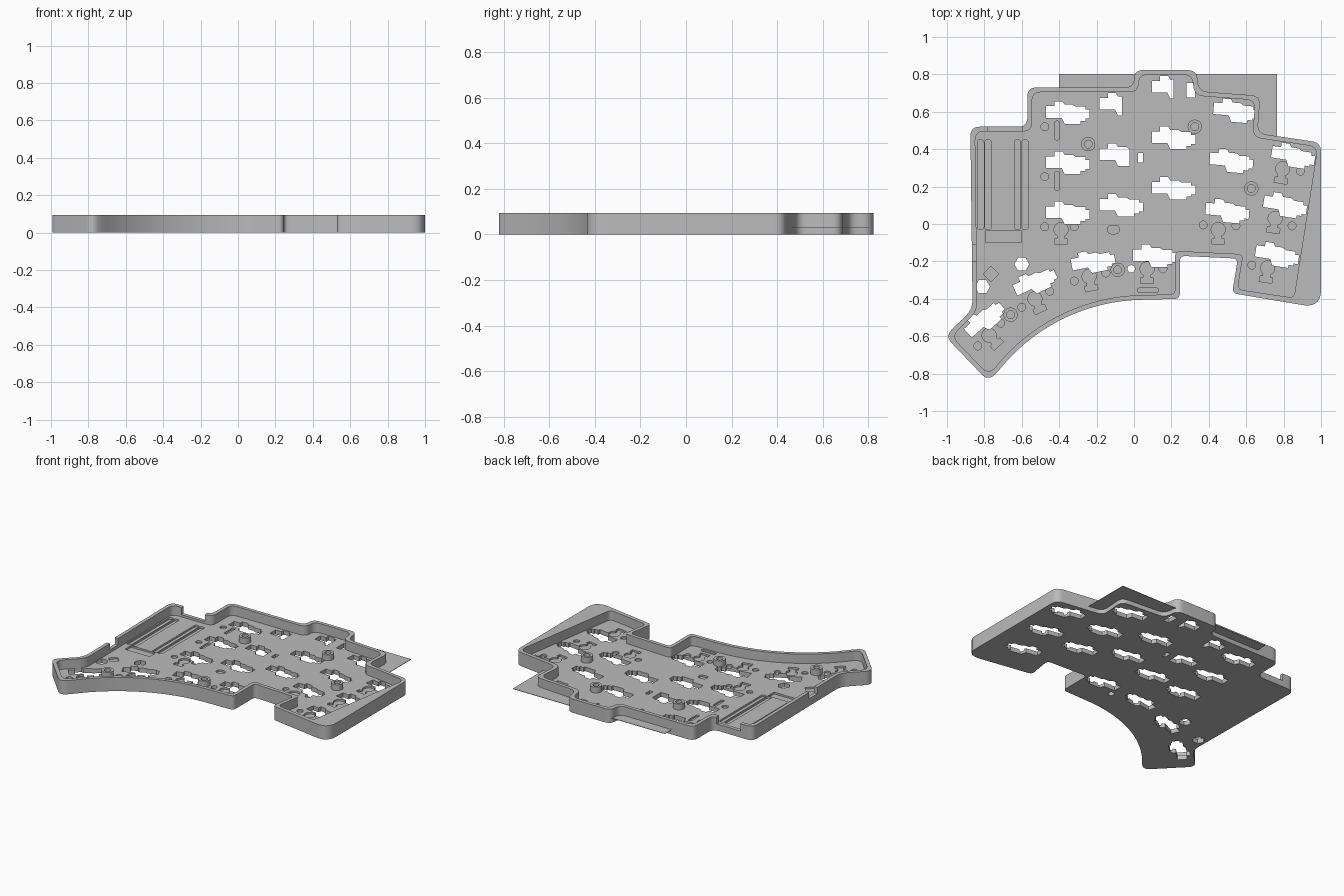
import bpy
import bmesh
from math import radians, cos, sin, pi
from mathutils import Vector, Matrix

old = bpy.data.objects.get("Cube")
if old:
    bpy.data.objects.remove(old, do_unlink=True)

HEIGHT = 0.095
FLOOR = 0.03
POCKET = 0.018
WALL = 0.025

grey = bpy.data.materials.new("plain grey")
grey.use_nodes = True
grey.diffuse_color = (0.5, 0.5, 0.5, 1)
grey.node_tree.nodes["Principled BSDF"].inputs["Base Color"].default_value = grey.diffuse_color


def add_prism(bm, points, bottom, top):
    """Extrude a closed outline straight up."""
    face = bm.faces.new([bm.verts.new((p[0], p[1], bottom)) for p in points])
    result = bmesh.ops.extrude_face_region(bm, geom=[face])
    moved = [g for g in result["geom"] if isinstance(g, bmesh.types.BMVert)]
    bmesh.ops.translate(bm, verts=moved, vec=(0, 0, top - bottom))


def make_object(name, prisms):
    bm = bmesh.new()
    for points, bottom, top in prisms:
        add_prism(bm, points, bottom, top)
    bmesh.ops.recalc_face_normals(bm, faces=bm.faces[:])
    mesh = bpy.data.meshes.new(name)
    bm.to_mesh(mesh)
    bm.free()
    mesh.materials.append(grey)
    obj = bpy.data.objects.new(name, mesh)
    bpy.context.collection.objects.link(obj)
    return obj


def cut(target, name, prisms):
    """Subtract a set of prisms from the target, then drop the cutter."""
    cutter = make_object(name, prisms)
    cutter.hide_render = True
    mod = target.modifiers.new(name, "BOOLEAN")
    mod.operation = "DIFFERENCE"
    mod.solver = "EXACT"
    mod.use_self = True
    mod.object = cutter
    bpy.context.view_layer.objects.active = target
    bpy.ops.object.modifier_apply(modifier=name)
    bpy.data.objects.remove(cutter, do_unlink=True)


def offset_inward(points, distance):
    """Offset a counter-clockwise polygon to its inside."""
    result = []
    for i, p in enumerate(points):
        before = (p - points[i - 1]).normalized()
        after = (points[(i + 1) % len(points)] - p).normalized()
        n1, n2 = Vector((-before.y, before.x)), Vector((-after.y, after.x))
        result.append(p + (n1 + n2) * distance / (1 + n1.dot(n2)))
    return result


def round_corners(points, radii, steps=7):
    result = []
    for i, (p, r) in enumerate(zip(points, radii)):
        if not r:
            result.append(p)
            continue
        a = p + (points[i - 1] - p).normalized() * r
        b = p + (points[(i + 1) % len(points)] - p).normalized() * r
        for k in range(steps + 1):
            t = k / steps
            result.append(a * (1 - t) ** 2 + p * 2 * t * (1 - t) + b * t * t)
    return result


def place(points, x, y, angle=0):
    turn = Matrix.Rotation(radians(angle), 2)
    return [turn @ Vector(p) + Vector((x, y)) for p in points]


def circle(x, y, radius, sides=20):
    return [(x + radius * cos(2 * pi * k / sides), y + radius * sin(2 * pi * k / sides))
            for k in range(sides)]


def box(x1, x2, y1, y2):
    return [(x1, y1), (x2, y1), (x2, y2), (x1, y2)]


def slot(x, y, width, length):
    pts = [Vector(p) for p in box(x - width / 2, x + width / 2, y - length / 2, y + length / 2)]
    return round_corners(pts, [min(width, length) * 0.45] * 4, 4)


# Outline of the case: tip, swept thumb edge, then the stepped columns
sweep = [(0.06 + cos(radians(a)), -1.405 + sin(radians(a))) for a in range(142, 89, -3)]
corners = [(-1.01, -0.6), (-0.78, -0.84)] + sweep + [
    (0.245, -0.4), (0.245, -0.17), (0.555, -0.185), (0.525, -0.37), (1.0, -0.45),
    (1.0, 0.435), (0.66, 0.485), (0.675, 0.685), (0.345, 0.71), (0.335, 0.823),
    (0.0, 0.823), (0.0, 0.73), (-0.57, 0.73), (-0.57, 0.52), (-0.875, 0.52), (-0.863, -0.455)]
radii = [0.05, 0.05] + [0] * len(sweep) + [0.03] * 4 + [0.1] + [0.05] * 11
outer = [Vector(p) for p in corners]
inner = offset_inward(outer, WALL)
# The right wall is a wedge that thickens towards the front
wedge = 2 + len(sweep) + 4
inner[wedge] = Vector((0.855, -0.395))
inner[wedge + 1] = Vector((0.982, 0.412))
radii_inner = list(radii)
radii_inner[wedge] = 0.03

case = make_object("case_tray", [(round_corners(outer, radii), 0, HEIGHT)])
cut(case, "cavity", [(round_corners(inner, radii_inner), FLOOR, 0.2)])

# Openings in the rim for the two connectors
cut(case, "rim_openings", [(box(-0.78, -0.6, 0.47, 0.55), 0.045, 0.2),
                           (box(-0.9, -0.82, -0.2, -0.11), 0.05, 0.2)])

# Switch socket openings: x, y, turn, right limit of the opening
socket = [(-.115, .035), (-.07, .035), (-.07, .06), (-.027, .06), (-.016, .043), (.027, .043),
          (.043, .032), (.096, .032), (.096, .016), (.118, .016), (.118, -.032), (.096, -.032),
          (.096, -.043), (.07, -.043), (.07, -.06), (-.016, -.06), (-.032, -.027), (-.115, -.027)]
FULL = 1
sockets = [(-0.07, 0.64, 0, 0.005), (-0.07, 0.37, 0, 0.045), (-0.07, 0.1, 0, FULL),
           (0.21, 0.73, 0, 0.0), (0.21, 0.46, 0, FULL), (0.21, 0.19, 0, FULL),
           (-0.22, -0.2, 11, FULL), (0.11, -0.17, 0, FULL),
           (-0.53, -0.31, 25, FULL), (-0.8, -0.51, 42, FULL)]
for row in range(3):
    sockets += [(-0.355, 0.595 - 0.268 * row, 0, FULL),
                (0.54 - 0.021 * row, 0.605 - 0.268 * row, -5, FULL),
                (0.85 - 0.043 * row, 0.365 - 0.265 * row, -9, FULL)]
through = []
for x, y, angle, limit in sockets:
    shape = []
    for px, py in socket:
        p = (min(px, limit), py)
        if p not in shape:
            shape.append(p)
    through.append((place(shape, x, y, angle), -0.1, FLOOR + 0.001))

# Small openings: hexagonal holes, a reset hole and two slits
for outline in (circle(-0.6, -0.215, 0.04, 6), circle(-0.81, -0.335, 0.04, 6),
                circle(-0.015, -0.24, 0.02), box(0.28, 0.325, 0.675, 0.755),
                box(0.022, 0.048, 0.33, 0.38)):
    through.append((outline, -0.1, FLOOR + 0.001))
cut(case, "through_holes", through)

# Shallow pockets in the floor
pockets = [slot(x, 0.21, 0.034, 0.48) for x in (-0.82, -0.78, -0.623, -0.583)]
pockets += [box(-0.795, -0.605, -0.1, -0.035), slot(0.075, -0.355, 0.11, 0.025),
            place(box(-0.029, 0.029, -0.029, 0.029), -0.765, -0.267, 45)]
pegs = [(-0.477, 0.52), (-0.477, 0.253), (-0.477, -0.015), (-0.32, -0.015), (0.63, -0.22),
        (0.89, 0.283), (0.845, -0.01), (-0.32, -0.305), (-0.15, -0.262), (0.155, -0.24),
        (-0.6, -0.445), (-0.45, -0.36), (-0.835, -0.652), (-0.712, -0.53),
        (0.37, -0.005), (0.545, -0.01)]
pockets += [circle(x, y, 0.021) for x, y in pegs]
# Bell-shaped pockets: a round head, a neck and a foot
bells = [(-0.39, -0.03, 0), (0.45, -0.03, 0), (0.795, 0.295, -9), (0.755, 0.03, -9),
         (0.715, -0.235, -9), (-0.24, -0.28, 11), (0.07, -0.24, 0), (-0.53, -0.4, 25),
         (-0.775, -0.595, 42)]
bell = ([(0.038 * sin(radians(a)), -0.038 * cos(radians(a))) for a in range(30, 331, 20)]
        + [(-0.019, -0.047), (-0.034, -0.05), (-0.034, -0.078),
           (0.034, -0.078), (0.034, -0.05), (0.019, -0.047)])
pockets += [place(bell, x, y, angle) for x, y, angle in bells]
pockets += [slot(-0.11, -0.03, 0.06, 0.045)]
pockets += [slot(-0.412, y, 0.025, 0.1) for y in (0.5, 0.23)]
cut(case, "floor_pockets", [(p, POCKET, FLOOR + 0.01) for p in pockets])

# Screw posts with blind holes
posts = []
for i, (x, y) in enumerate([(-0.245, 0.427), (0.325, 0.52), (0.627, 0.19),
                            (-0.087, -0.245), (-0.66, -0.485)]):
    post = make_object("screw_post_%d" % (i + 1), [(circle(x, y, 0.038, 32), FLOOR - 0.005, 0.07)])
    cut(post, "screw_hole", [(circle(x, y, 0.021, 24), FLOOR, 0.2)])
    posts.append(post)

# Thin sheet showing behind the back wall
sheet = make_object("back_sheet", [
    (box(-0.4, 0.01, 0.72, 0.803), FLOOR, FLOOR + 0.003),
    ([(0.335, 0.70), (0.665, 0.675), (0.655, 0.475), (0.765, 0.46),
      (0.765, 0.803), (0.33, 0.803)], FLOOR, FLOOR + 0.003)])

# Smooth the rounded walls and keep the edges crisp
bpy.ops.object.select_all(action="DESELECT")
for obj in [case] + posts:
    obj.select_set(True)
bpy.context.view_layer.objects.active = case
bpy.ops.object.shade_smooth_by_angle(angle=radians(30))
